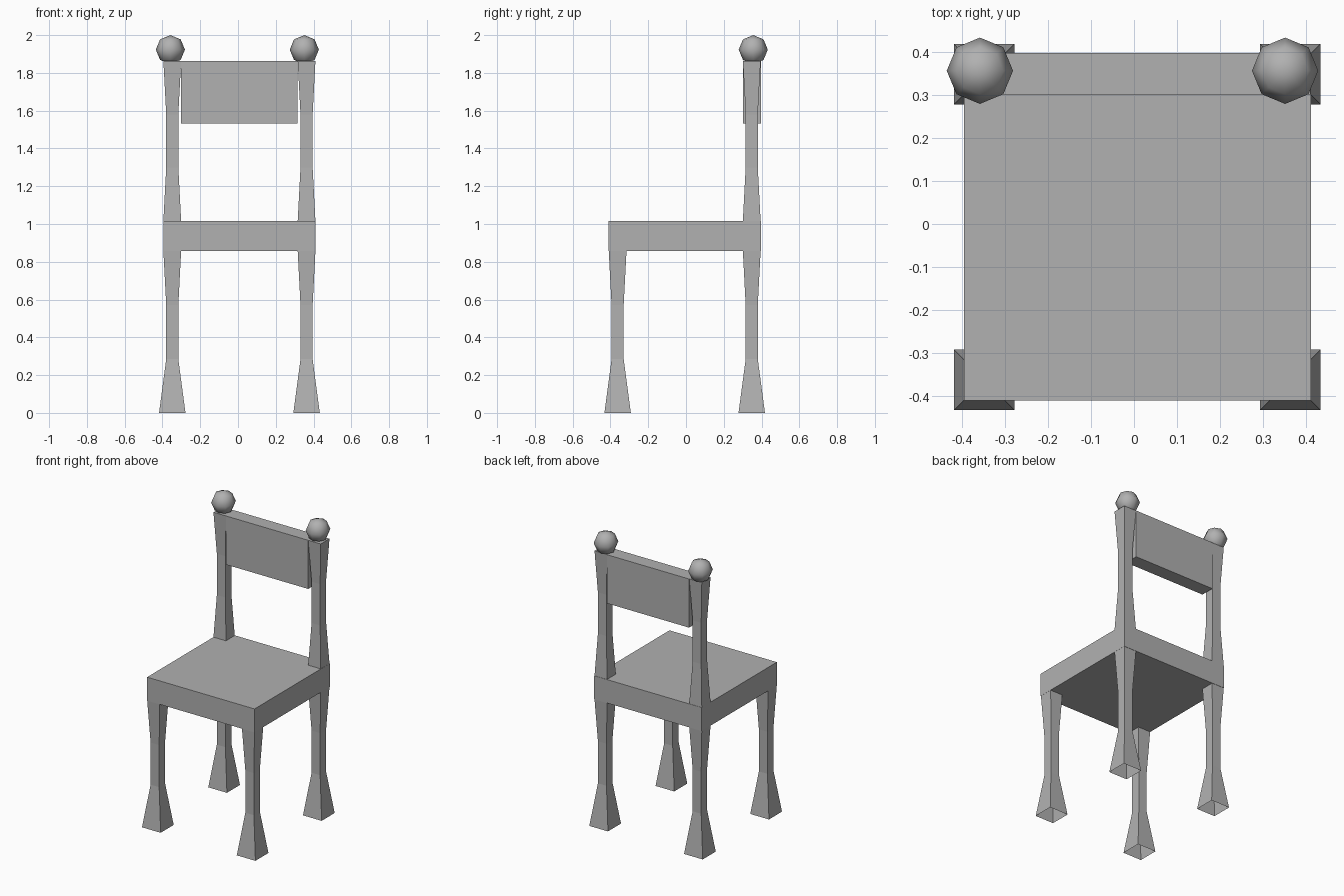
import bpy, bmesh

if "Cube" in bpy.data.objects:
    bpy.data.objects.remove(bpy.data.objects["Cube"])

LEFT, RIGHT = -0.348, 0.363     # leg centre lines in x
FRONT, BACK = -0.362, 0.348     # leg centre lines in y

# Dark grey for every part
grey = bpy.data.materials.new("dark_grey")
grey.diffuse_color = (0.44, 0.44, 0.44, 1)
grey.use_nodes = True
grey.node_tree.nodes["Principled BSDF"].inputs["Base Color"].default_value = grey.diffuse_color


def finish(bm, name):
    bmesh.ops.recalc_face_normals(bm, faces=bm.faces)
    me = bpy.data.meshes.new(name)
    bm.to_mesh(me)
    bm.free()
    me.materials.append(grey)
    ob = bpy.data.objects.new(name, me)
    bpy.context.collection.objects.link(ob)
    return ob


def box(name, x0, x1, y0, y1, z0, z1):
    bm = bmesh.new()
    bmesh.ops.create_cube(bm, size=1)
    for v in bm.verts:
        v.co.x = x0 if v.co.x < 0 else x1
        v.co.y = y0 if v.co.y < 0 else y1
        v.co.z = z0 if v.co.z < 0 else z1
    return finish(bm, name)


def square_turning(name, x, y, profile, cap_top):
    """Square tube through (z, half width) stations."""
    bm = bmesh.new()
    rings = [[bm.verts.new((x + sx * h, y + sy * h, z))
              for sx, sy in ((-1, -1), (1, -1), (1, 1), (-1, 1))]
             for z, h in profile]
    for a, b in zip(rings, rings[1:]):
        for i in range(4):
            j = (i + 1) % 4
            bm.faces.new((a[i], a[j], b[j], b[i]))
    if cap_top:
        bm.faces.new(rings[-1])
    return finish(bm, name)


# Seat and backrest panel
box("seat", -0.395, 0.411, -0.41, 0.397, 0.857, 1.016)
box("backrest_panel", -0.301, 0.316, 0.301, 0.397, 1.533, 1.863)

leg = [(0, 0.07), (0.285, 0.032), (0.57, 0.032), (0.857, 0.047)]
post = [(1.016, 0.047), (1.30, 0.032), (1.58, 0.032), (1.863, 0.047)]

for side, x in (("left", LEFT), ("right", RIGHT)):
    # Legs with flared, hollow feet
    square_turning(f"front_{side}_leg", x, FRONT, leg, False)
    square_turning(f"back_{side}_leg", x, BACK, leg, False)
    # Back posts
    square_turning(f"{side}_back_post", x, BACK, post, True)
    # Ball finials
    bm = bmesh.new()
    bmesh.ops.create_uvsphere(bm, u_segments=8, v_segments=4, radius=0.077)
    bmesh.ops.translate(bm, verts=bm.verts,
                        vec=(-0.358 if side == "left" else 0.351, 0.356, 1.923))
    for f in bm.faces:
        f.smooth = True
    finish(bm, f"{side}_finial")
